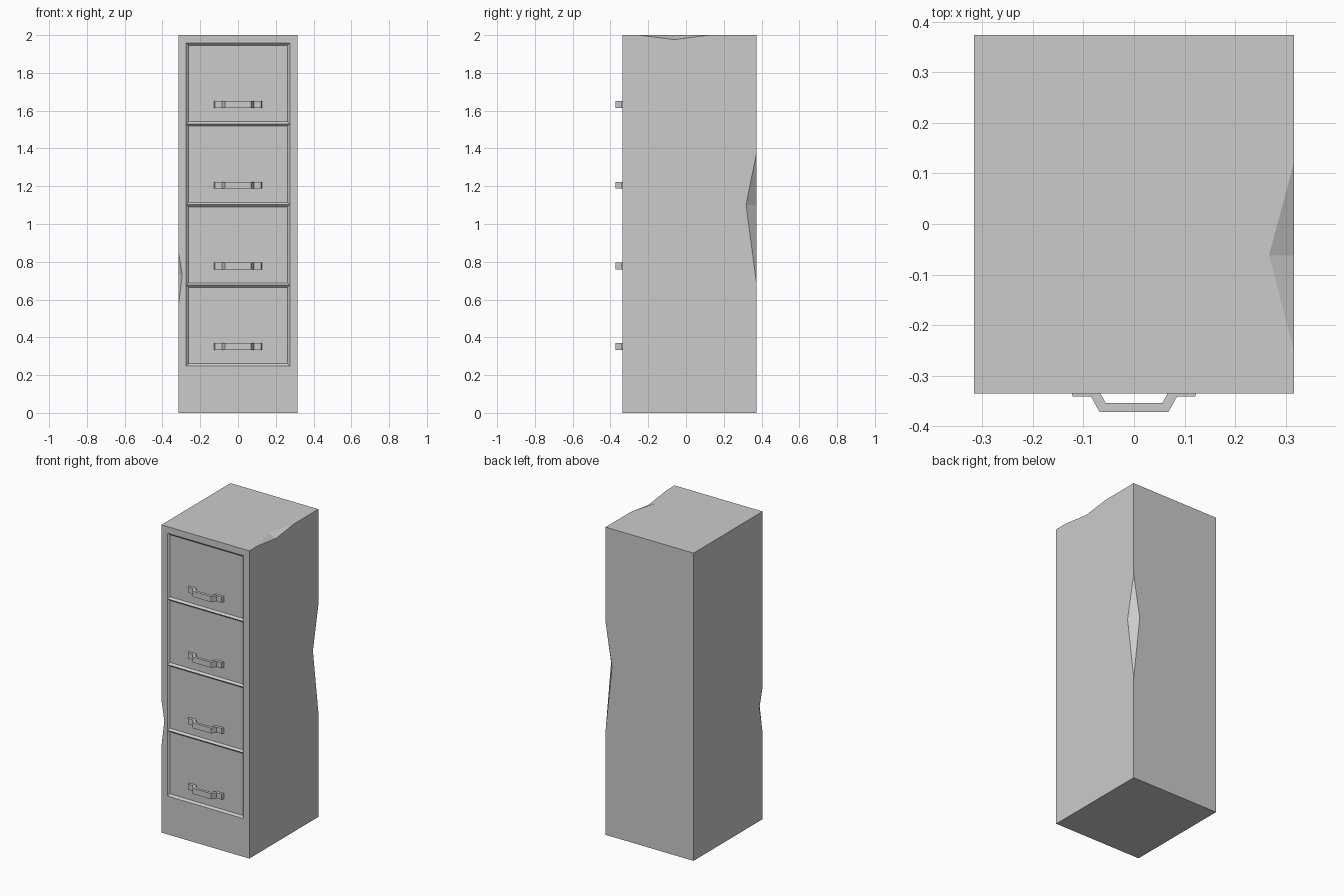
import bpy, bmesh
from mathutils import Vector

if "Cube" in bpy.data.objects:
    bpy.data.objects.remove(bpy.data.objects["Cube"])

W, FRONT, BACK, H = 0.316, -0.335, 0.374, 2.0
PANEL_X, RECESS, PITCH = 0.274, 0.012, 0.427
RIDGES = [0.249 + PITCH * i for i in range(5)]


def finish(bm, name):
    bmesh.ops.recalc_face_normals(bm, faces=bm.faces)
    me = bpy.data.meshes.new(name)
    bm.to_mesh(me)
    bm.free()
    ob = bpy.data.objects.new(name, me)
    bpy.context.collection.objects.link(ob)
    return ob


# Cabinet body: front grid extruded back, drawer cells sunk with sloped rims
bm = bmesh.new()
xs = [-W, -PANEL_X, PANEL_X, W]
zs = [0] + RIDGES + [H]
grid = [[bm.verts.new((x, FRONT, z)) for x in xs] for z in zs]
for r in range(len(zs) - 1):
    for c in range(3):
        bm.faces.new((grid[r][c], grid[r][c + 1], grid[r + 1][c + 1], grid[r + 1][c]))
ext = bmesh.ops.extrude_face_region(bm, geom=bm.faces[:], use_keep_orig=True)
moved = [v for v in ext["geom"] if isinstance(v, bmesh.types.BMVert)]
bmesh.ops.translate(bm, verts=moved, vec=(0, BACK - FRONT, 0))
bmesh.ops.recalc_face_normals(bm, faces=bm.faces)
drawers = []
for f in bm.faces:
    m = f.calc_center_median()
    if abs(m.y - FRONT) < 1e-4 and abs(m.x) < 0.01 and RIDGES[0] < m.z < RIDGES[-1]:
        drawers.append(f)
bmesh.ops.inset_individual(bm, faces=drawers, thickness=0.017, depth=-RECESS)
body = finish(bm, "cabinet_body")


# Dents: wedge cut from an edge; ends a, b on the edge, s and t on its two faces
def dent(a, b, s, t):
    mid = (Vector(s) + Vector(t)) / 2
    bm = bmesh.new()
    for p in (a, b, s, t):
        bm.verts.new(mid + (Vector(p) - mid) * 1.6)
    bmesh.ops.convex_hull(bm, input=bm.verts[:])
    cutter = finish(bm, "dent_cutter")
    cutter.hide_render = True
    mod = body.modifiers.new("dent", "BOOLEAN")
    mod.operation = "DIFFERENCE"
    mod.solver = "EXACT"
    mod.object = cutter
    bpy.context.view_layer.objects.active = body
    bpy.ops.object.modifier_apply(modifier=mod.name)
    bpy.data.objects.remove(cutter)


# top right edge, front left edge, back right edge
dent((W, -0.25, H), (W, 0.12, H), (W, -0.062, 1.976), (0.267, -0.062, H))
dent((-W, FRONT, 0.56), (-W, FRONT, 0.86), (-0.295, FRONT, 0.73), (-W, -0.302, 0.73))
dent((W, BACK, 0.68), (W, BACK, 1.38), (W, 0.318, 1.10), (0.27, BACK, 1.10))


# Drawer handles: mirrored bracket profile extruded upward
base = FRONT + RECESS
half = [(0.073, base), (0.127, base), (0.121, -0.341), (0.085, -0.341), (0.068, -0.372)]
inner = (0.056, -0.354)
right = [inner] + half
profile = right + [(-x, y) for x, y in reversed(right)]
for i, z in enumerate(RIDGES[:-1]):
    bm = bmesh.new()
    zc = z + 0.102
    face = bm.faces.new([bm.verts.new((x, y, zc - 0.018)) for x, y in profile])
    ext = bmesh.ops.extrude_face_region(bm, geom=[face], use_keep_orig=True)
    top = [v for v in ext["geom"] if isinstance(v, bmesh.types.BMVert)]
    bmesh.ops.translate(bm, verts=top, vec=(0, 0, 0.036))
    finish(bm, f"drawer_handle_{i + 1}")
